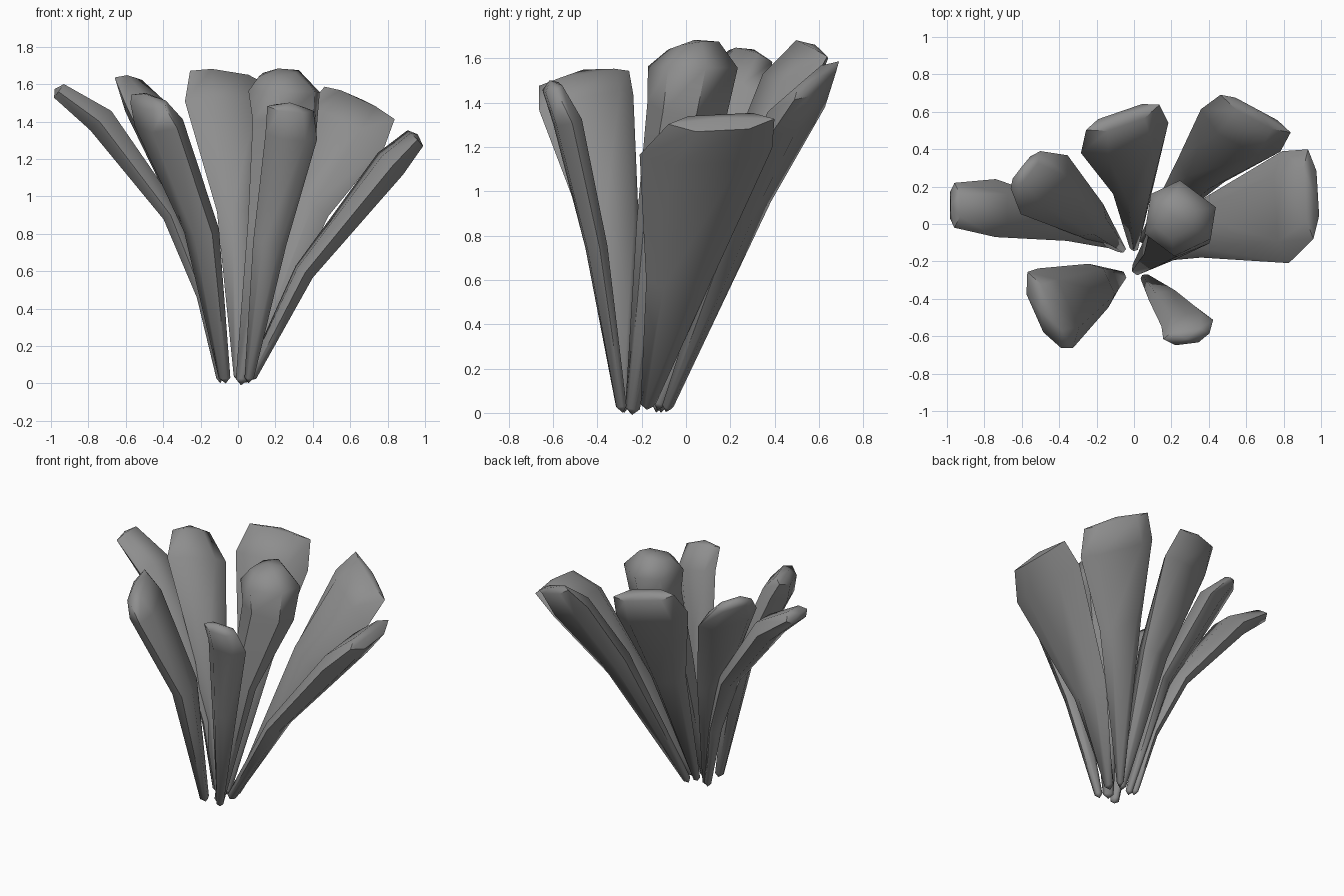
import bpy, bmesh
from mathutils import Vector

if "Cube" in bpy.data.objects:
    bpy.data.objects.remove(bpy.data.objects["Cube"])

# six-sided petal cross-section: (across, through)
SECTION = [(-1, 0), (-0.5, -1), (0.5, -1), (1, 0), (0.6, 0.8), (-0.6, 0.8)]

grey = bpy.data.materials.new("dark_grey")
grey.diffuse_color = (0.27, 0.27, 0.27, 1)
grey.use_nodes = True
grey.node_tree.nodes["Principled BSDF"].inputs["Base Color"].default_value = grey.diffuse_color


def petal(name, across, stations, point=.025):
    """Loft one petal; each station is (x, y, z, half width, half thickness)."""
    bm = bmesh.new()
    pts = [Vector(s[:3]) for s in stations]
    rings = []
    for i, s in enumerate(stations):
        t = (pts[min(i + 1, len(pts) - 1)] - pts[max(i - 1, 0)]).normalized()
        w = Vector(across).normalized()
        n = t.cross(w).normalized()
        rings.append([bm.verts.new(pts[i] + w * a * s[3] + n * b * s[4]) for a, b in SECTION])
    for r0, r1 in zip(rings, rings[1:]):
        for k in range(6):
            j = (k + 1) % 6
            bm.faces.new((r0[k], r0[j], r1[j], r1[k]))
    # blunt points at the root and the tip
    for ring, a, b, ext in ((rings[0], 0, 1, .03), (rings[-1], -1, -2, point)):
        c = pts[a] + (pts[a] - pts[b]).normalized() * ext
        v = bm.verts.new(c)
        for k in range(6):
            bm.faces.new((ring[k], ring[(k + 1) % 6], v))
    bmesh.ops.recalc_face_normals(bm, faces=bm.faces)
    me = bpy.data.meshes.new(name)
    bm.to_mesh(me)
    bm.free()
    me.materials.append(grey)
    ob = bpy.data.objects.new(name, me)
    bpy.context.collection.objects.link(ob)
    bpy.ops.object.select_all(action='DESELECT')
    ob.select_set(True)
    bpy.context.view_layer.objects.active = ob
    bpy.ops.object.shade_smooth_by_angle(angle=1.0)


# outward-leaning petals on the left
petal("petal_far_left", (0, 1, 0), [
    (-.10, -.11, .03, .025, .02), (-.19, -.06, .47, .06, .04), (-.36, .01, .90, .10, .055),
    (-.74, .085, 1.40, .155, .085), (-.96, .10, 1.56, .12, .05)])
petal("petal_left", (.62, .78, -.2), [
    (-.07, -.13, .03, .025, .025), (-.23, .02, .85, .11, .06),
    (-.48, .21, 1.46, .205, .08), (-.58, .29, 1.61, .13, .04)], .04)
petal("petal_front_left", (.4, -.9, -.15), [
    (-.07, -.28, .03, .03, .03), (-.19, -.33, .82, .13, .08),
    (-.42, -.45, 1.40, .235, .10), (-.48, -.46, 1.51, .225, .06)], .045)

# upright petals at the back and in the middle
petal("petal_back", (.93, .32, -.15), [
    (0, -.12, .04, .025, .025), (0, .20, .90, .12, .08),
    (-.05, .46, 1.47, .25, .09), (-.06, .57, 1.64, .21, .05)])
petal("petal_centre", (.8, -.6, 0), [
    (.02, -.24, .02, .035, .03), (.14, -.13, .85, .10, .08),
    (.25, .01, 1.36, .19, .165), (.25, .04, 1.56, .20, .19), (.22, .04, 1.66, .11, .11)])

# outward-leaning petals on the right
petal("petal_back_right", (.82, -.44, -.38), [
    (.05, -.08, .03, .025, .025), (.36, .29, .95, .15, .08),
    (.57, .50, 1.36, .26, .09), (.65, .59, 1.50, .23, .04)])
petal("petal_right", (-.06, 1, .05), [
    (.07, -.17, .04, .035, .03), (.35, -.03, .60, .15, .055),
    (.81, .09, 1.18, .30, .085), (.945, .16, 1.315, .24, .055)])
petal("petal_front_right", (.97, .12, -.1), [
    (.06, -.29, .03, .025, .025), (.17, -.40, .75, .09, .05),
    (.285, -.53, 1.32, .14, .065), (.28, -.60, 1.47, .125, .045)], .035)
